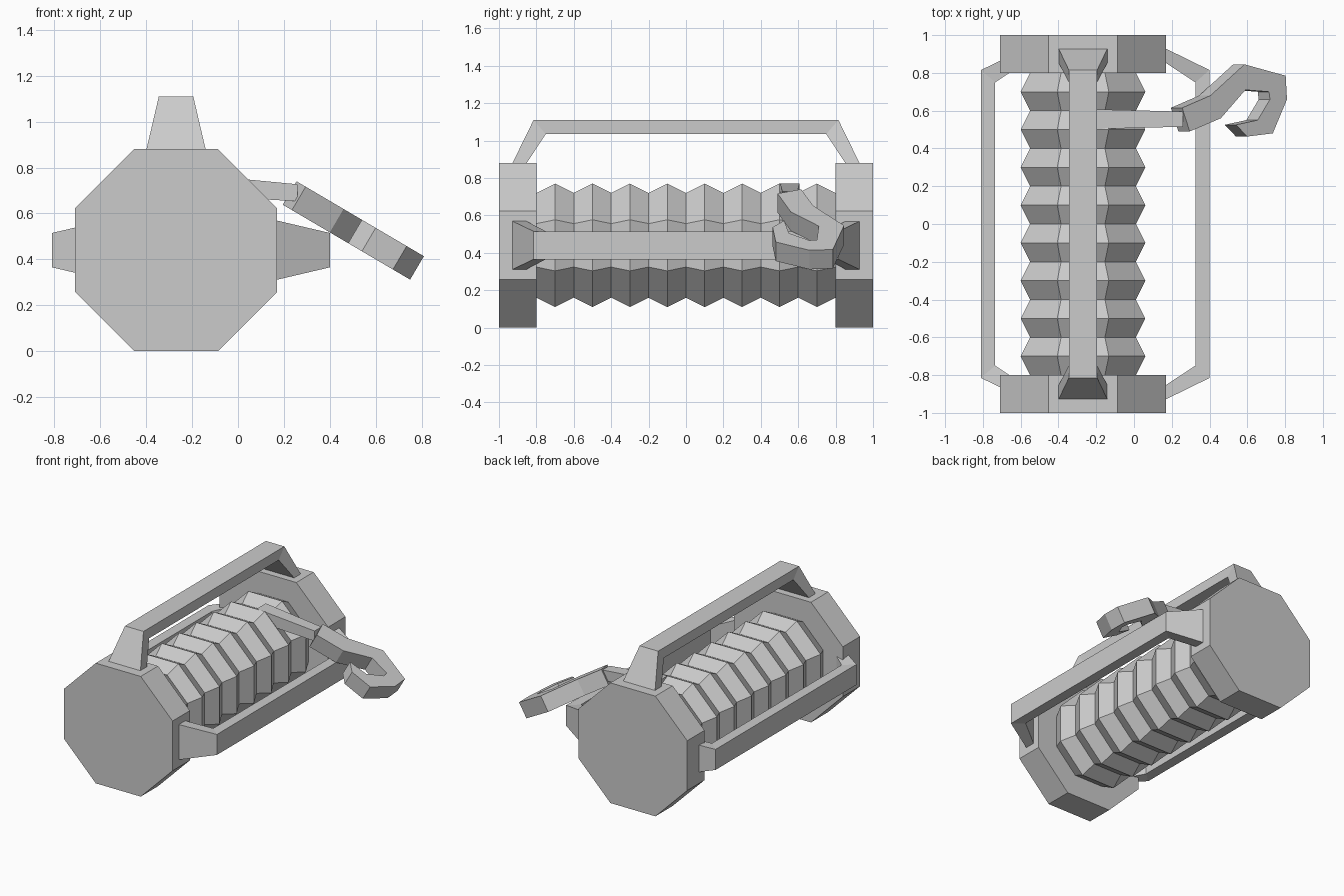
import bpy
import bmesh
from math import cos, sin, pi, radians
from mathutils import Vector

cube = bpy.data.objects.get("Cube")
if cube:
    bpy.data.objects.remove(cube, do_unlink=True)

grey = bpy.data.materials.new("plain grey")
grey.use_nodes = True
tone = (0.6, 0.6, 0.6, 1)
grey.diffuse_color = tone
grey.node_tree.nodes["Principled BSDF"].inputs["Base Color"].default_value = tone

AXIS = Vector((-0.27, 0, 0.44))   # centre line of the cylinder


def loft(name, rings):
    """Skin a row of equal-sized point rings and close both ends."""
    bm = bmesh.new()
    rows = [[bm.verts.new(p) for p in ring] for ring in rings]
    n = len(rows[0])
    for a, b in zip(rows, rows[1:]):
        for i in range(n):
            j = (i + 1) % n
            bm.faces.new((a[i], a[j], b[j], b[i]))
    bm.faces.new(rows[0])
    bm.faces.new(rows[-1])
    bmesh.ops.recalc_face_normals(bm, faces=bm.faces)
    mesh = bpy.data.meshes.new(name)
    bm.to_mesh(mesh)
    bm.free()
    mesh.materials.append(grey)
    obj = bpy.data.objects.new(name, mesh)
    bpy.context.collection.objects.link(obj)
    return obj


def octagon(y, apothem):
    r = apothem / cos(pi / 8)
    angles = [(i + 0.5) * pi / 4 for i in range(8)]
    return [AXIS + Vector((r * cos(a), y, r * sin(a))) for a in angles]


# End caps
for name, y in (("front_cap", -1), ("back_cap", 0.8)):
    loft(name, [octagon(y, 0.44), octagon(y + 0.2, 0.44)])

# Ribbed core: valleys and ridges alternate
loft("ribbed_core", [octagon(-0.8 + 0.1 * i, 0.33 if i % 2 else 0.28)
                     for i in range(17)])


# Handles: flared feet joined by a straight bar
def handle(name, degrees, reach):
    a = radians(degrees)
    out = Vector((cos(a), 0, sin(a)))
    side = Vector((-sin(a), 0, cos(a)))
    along = Vector((0, 1, 0))

    def section(sign, outer, inner, half):
        corners = ((outer, 1), (outer, -1), (inner, -1), (inner, 1))
        return [AXIS + along * sign * y + out * r + side * half * s
                for (y, r), s in corners]

    foot = reach - 0.235
    foot_args = ((0.93, foot), (0.855, foot), 0.13)
    bend_args = ((0.815, reach), (0.75, reach - 0.075), 0.075)
    loft(name, [section(-1, *foot_args), section(-1, *bend_args),
                section(1, *bend_args), section(1, *foot_args)])


handle("left_handle", 0, 0.67)
handle("top_handle", 90, 0.67)
handle("right_handle", 180, 0.54)


# Strap from the core to the hook
def strap_end(x, z, half_y, half_z):
    return [Vector((x, 0.555 + half_y * s, z + half_z * t))
            for s, t in ((1, 1), (-1, 1), (-1, -1), (1, -1))]


loft("hook_strap", [strap_end(-0.2, 0.725, 0.052, 0.046),
                    strap_end(0.26, 0.69, 0.04, 0.037)])

# Hook: a flat C outline, tilted downwards and given thickness
outline = [(0.255, 0.615), (0.405, 0.68), (0.585, 0.845), (0.803, 0.785),
           (0.81, 0.66), (0.735, 0.48), (0.6, 0.463), (0.54, 0.525),
           (0.655, 0.55), (0.72, 0.66), (0.715, 0.7), (0.59, 0.71),
           (0.46, 0.56), (0.295, 0.49)]
upper = [Vector((x, y, 0.74 - 0.588 * (x - 0.255))) for x, y in outline]
depth = Vector((-0.06, 0, -0.102))
loft("hook", [upper, [p + depth for p in upper]])
